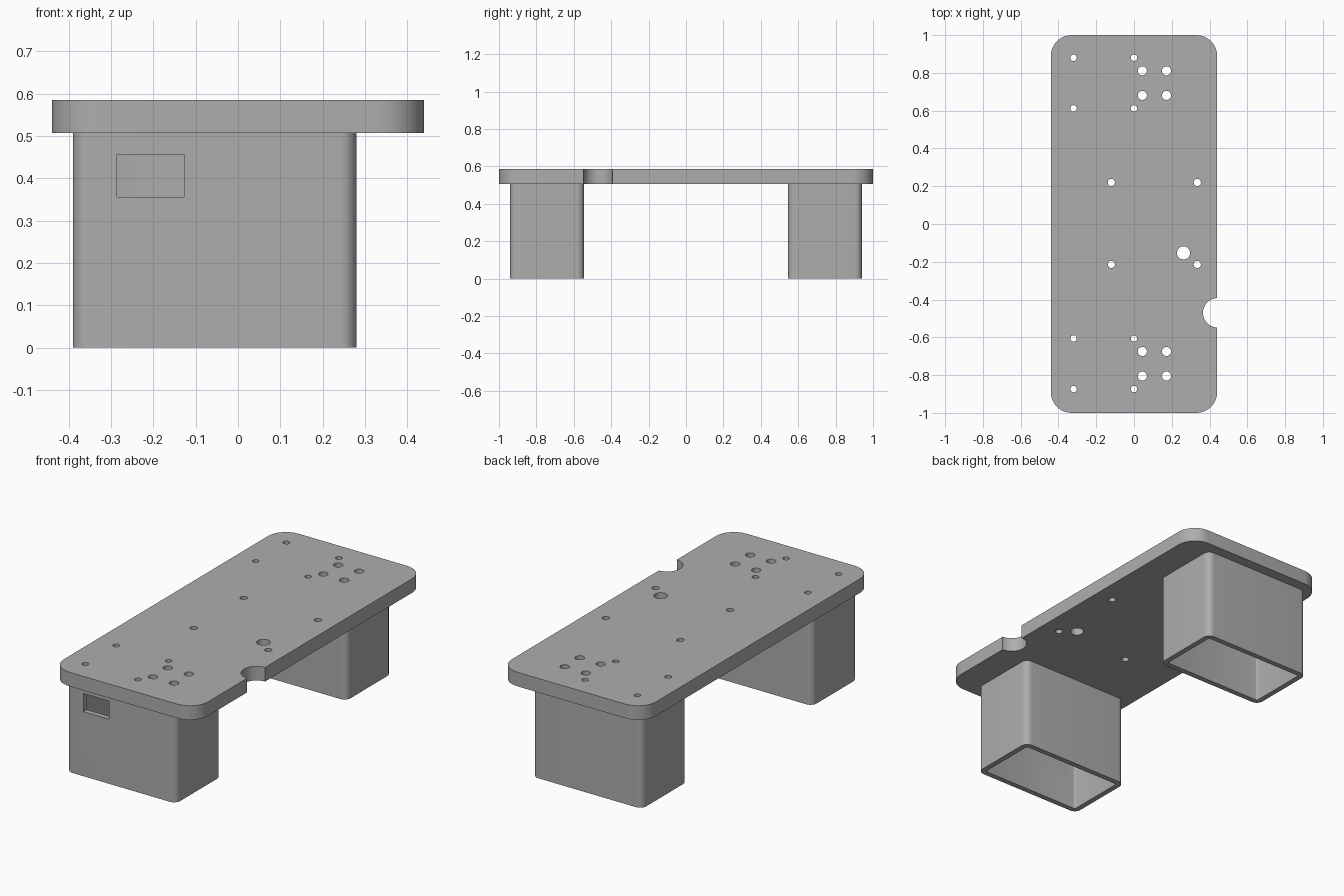
import bpy, bmesh, math

cube = bpy.data.objects.get("Cube")
if cube:
    bpy.data.objects.remove(cube)

grey = bpy.data.materials.new("plain_grey")
grey.use_nodes = True
colour = (0.42, 0.42, 0.42, 1)
grey.diffuse_color = colour
grey.node_tree.nodes["Principled BSDF"].inputs["Base Color"].default_value = colour


def rounded_rect(x0, x1, y0, y1, r, steps=10):
    corners = [(x1 - r, y1 - r), (x0 + r, y1 - r), (x0 + r, y0 + r), (x1 - r, y0 + r)]
    pts = []
    for i, (cx, cy) in enumerate(corners):
        for s in range(steps + 1):
            a = math.pi / 2 * (i + s / steps)
            pts.append((cx + r * math.cos(a), cy + r * math.sin(a)))
    return pts


def circle(cx, cy, r, steps=32):
    angles = [2 * math.pi * s / steps for s in range(steps)]
    return [(cx + r * math.cos(a), cy + r * math.sin(a)) for a in angles]


def prisms(name, outlines, z0, z1):
    """One object made of upright prisms, one per outline."""
    bm = bmesh.new()
    for pts in outlines:
        low = [bm.verts.new((x, y, z0)) for x, y in pts]
        high = [bm.verts.new((x, y, z1)) for x, y in pts]
        bm.faces.new(low[::-1])
        bm.faces.new(high)
        for i in range(len(pts)):
            j = (i + 1) % len(pts)
            bm.faces.new((low[i], low[j], high[j], high[i]))
    mesh = bpy.data.meshes.new(name)
    bm.to_mesh(mesh)
    bm.free()
    mesh.materials.append(grey)
    obj = bpy.data.objects.new(name, mesh)
    bpy.context.collection.objects.link(obj)
    return obj


def activate(obj):
    bpy.ops.object.select_all(action='DESELECT')
    obj.select_set(True)
    bpy.context.view_layer.objects.active = obj


def cut(obj, cutter):
    cutter.hide_render = True
    mod = obj.modifiers.new("cut", 'BOOLEAN')
    mod.operation = 'DIFFERENCE'
    mod.solver = 'EXACT'
    mod.object = cutter
    activate(obj)
    bpy.ops.object.modifier_apply(modifier=mod.name)
    bpy.data.objects.remove(cutter)


def smooth(obj):
    activate(obj)
    bpy.ops.object.shade_smooth_by_angle(angle=math.radians(30))


PLATE_Z, TOP_Z = 0.507, 0.585
LEG_MID, WALL = 0.743, 0.03

# Top plate with drilled holes and a round notch in one long edge
plate = prisms("top_plate", [rounded_rect(-0.44, 0.44, -1, 1, 0.11)], PLATE_Z, TOP_Z)
holes = [circle(0.262, -0.153, 0.035), circle(0.443, -0.47, 0.078, 48)]
for side in (-1, 1):
    mid = side * LEG_MID + 0.003
    for d in (-1, 1):
        holes += [circle(x, mid + d * 0.134, 0.017) for x in (-0.32, 0)]
        holes += [circle(x, mid + d * 0.065, 0.024) for x in (0.044, 0.172)]
    holes += [circle(x, side * 0.217 + 0.003, 0.019) for x in (-0.12, 0.335)]
cut(plate, prisms("hole_cutter", holes, PLATE_Z - 0.1, TOP_Z + 0.1))
smooth(plate)

# Hollow box legs, open underneath
for name, side in (("front_leg", -1), ("back_leg", 1)):
    y0, y1 = side * LEG_MID - 0.198, side * LEG_MID + 0.198
    leg = prisms(name, [rounded_rect(-0.39, 0.28, y0, y1, 0.038)], 0, PLATE_Z)
    inside = rounded_rect(-0.39 + WALL, 0.28 - WALL, y0 + WALL, y1 - WALL, 0.01, 4)
    cut(leg, prisms("leg_cutter", [inside], -0.1, PLATE_Z + 0.1))
    if side < 0:
        # Rectangular opening through the front wall
        window = [(-0.286, y0 - 0.1), (-0.128, y0 - 0.1),
                  (-0.128, y0 + 0.1), (-0.286, y0 + 0.1)]
        cut(leg, prisms("window_cutter", [window], 0.356, 0.456))
    smooth(leg)
